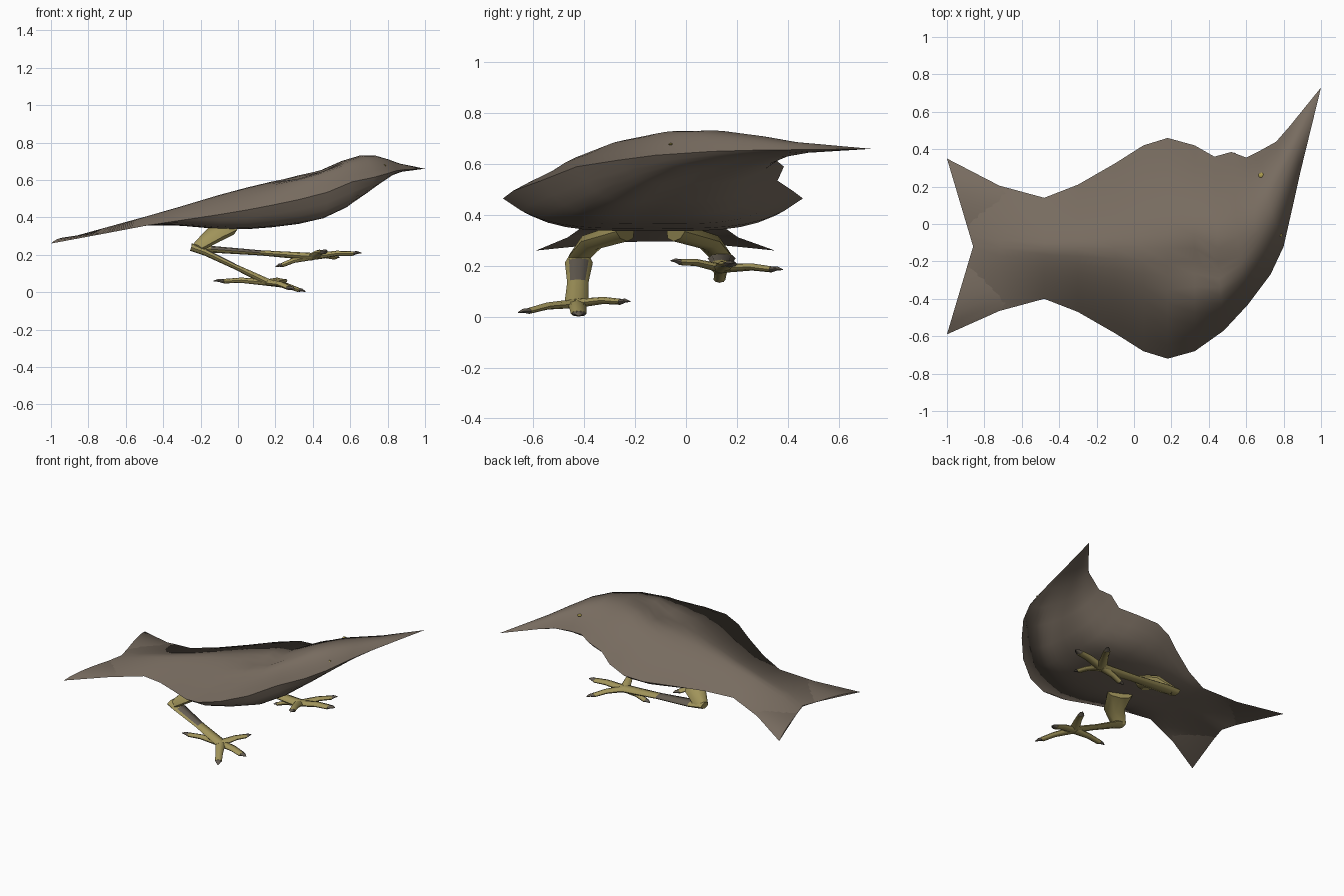
import bpy, bmesh, math
from mathutils import Vector
from mathutils.bvhtree import BVHTree

if "Cube" in bpy.data.objects:
    bpy.data.objects.remove(bpy.data.objects["Cube"])


def material(name, rgb):
    m = bpy.data.materials.new(name)
    m.diffuse_color = (*rgb, 1)
    m.use_nodes = True
    m.node_tree.nodes["Principled BSDF"].inputs["Base Color"].default_value = m.diffuse_color
    return m


PLUMAGE = material("brown plumage", (0.185, 0.148, 0.115))
LEG = material("yellow leg", (0.36, 0.30, 0.105))
CLAW = material("dark claw", (0.13, 0.11, 0.085))
EYE = material("yellow eye", (0.42, 0.34, 0.08))


def finish(bm, name, mat, angle=40, stretch=1.0):
    bmesh.ops.remove_doubles(bm, verts=bm.verts, dist=0.0005)
    bmesh.ops.recalc_face_normals(bm, faces=bm.faces)
    me = bpy.data.meshes.new(name)
    bm.to_mesh(me)
    bm.free()
    ob = bpy.data.objects.new(name, me)
    bpy.context.collection.objects.link(ob)
    me.materials.append(mat)
    bpy.ops.object.select_all(action='DESELECT')
    ob.select_set(True)
    bpy.context.view_layer.objects.active = ob
    bpy.ops.object.shade_smooth_by_angle(angle=math.radians(angle))
    # Rounder sideways shading for the flattened parts
    if stretch != 1:
        me.normals_split_custom_set([
            Vector((c.vector.x, c.vector.y * stretch, c.vector.z)).normalized()
            for c in me.corner_normals])
    return ob


def skin(bm, rings):
    """Bridge closed rings of equal length."""
    loops = [[bm.verts.new(p) for p in r] for r in rings]
    n = len(loops[0])
    for a, b in zip(loops, loops[1:]):
        for i in range(n):
            j = (i + 1) % n
            bm.faces.new((a[i], a[j], b[j], b[i]))
    return loops


HALF = 8  # body panels on each side of the ridge
AXIS = -.13


def body_ring(left, mid, right, zs, zt, zb):
    """Closed section from edge to edge with a rounded top and flat belly."""
    round_left = min(2, 1.1 + .5 * (mid[0] + 1))
    round_right = round_left + .8 * math.exp(-((mid[0] - .5) / .3) ** 2)
    ts = [i / HALF for i in range(-HALF, HALF + 1)]
    ring = []
    for top, seq in ((True, ts), (False, ts[-2:0:-1])):
        for t in seq:
            edge, p, a = (right, round_right, t) if t > 0 else (left, round_left, -t)
            x = mid[0] + a * (edge[0] - mid[0])
            y = mid[1] + a * (edge[1] - mid[1])
            z = zs + ((zt - zs) * (1 - a ** p) if top else (zb - zs) * (1 - a ** 4))
            if top:  # hollow between the back and the turned head
                z -= .03 * math.exp(-((x - .39) ** 2 + (y + .23) ** 2) / .016)
            ring.append((x, y, z))
    return ring


# Forked tail end, then straight sections: x, half width, edge / top / bottom height
rings = [body_ring((-1, .35), (-.86, -.12), (-1, -.59), .26, .302, .295)]
for x, w, zs, zt, zb in [
        (-.72, .335, .312, .342, .325),
        (-.48, .27, .358, .408, .357),
        (-.30, .34, .385, .46, .355),
        (-.10, .455, .415, .52, .337),
        (.05, .55, .44, .56, .337),
        (.18, .59, .465, .592, .347),
        (.325, .55, .495, .632, .365)]:
    rings.append(body_ring((x, AXIS + w), (x, AXIS), (x, AXIS - w), zs, zt, zb))
# Sections of the head, which turns to the left: edges, ridge and heights
for sec in [
        ((.43, .36), (.45, -.20), (.48, -.57), .535, .668, .395),
        ((.52, .385), (.56, -.14), (.61, -.43), .59, .705, .45),
        ((.60, .355), (.65, -.02), (.73, -.27), .615, .73, .525),
        ((.67, .39), (.72, .11), (.80, -.12), .635, .732, .58),
        ((.76, .44), (.79, .27), (.85, .10), .65, .712, .622),
        ((.83, .52), (.86, .41), (.89, .28), .655, .688, .643)]:
    rings.append(body_ring(*sec))
rings.append([(1, .73, .66)] * (4 * HALF))  # beak tip

bm = bmesh.new()
loops = skin(bm, rings)
# Close the forked tail edge with narrow strips
tail = loops[0]
n = len(tail)
for i in range(2 * HALF):
    quad = [tail[i], tail[i + 1], tail[(n - i - 1) % n], tail[(n - i) % n]]
    quad = list(dict.fromkeys(quad))
    if len(quad) > 2:
        bm.faces.new(quad)
bmesh.ops.remove_doubles(bm, verts=bm.verts, dist=0.0005)
surface = BVHTree.FromBMesh(bm)
finish(bm, "body", PLUMAGE, 35, 3.0)

# Eyes sit on the surface of the head
for side, x, y, r in (("left", .68, .26, .015), ("right", .785, -.06, .008)):
    hit = surface.ray_cast(Vector((x, y, 2)), Vector((0, 0, -1)))[0]
    bm = bmesh.new()
    bmesh.ops.create_uvsphere(bm, u_segments=10, v_segments=6, radius=r)
    for v in bm.verts:
        v.co = Vector((v.co.x, v.co.y, v.co.z * .5)) + hit
    finish(bm, side + "_eye", EYE)


def limb(name, stations, mat):
    """Tapered tube through (point, half width, half thickness) stations."""
    bm = bmesh.new()
    rings = []
    for i, (p, w, h) in enumerate(stations):
        a = Vector(stations[max(i - 1, 0)][0])
        b = Vector(stations[min(i + 1, len(stations) - 1)][0])
        d = (b - a).normalized()
        side = d.cross(Vector((0, 0, 1))).normalized()
        up = side.cross(d)
        angles = [k * math.tau / 8 for k in range(8)]
        rings.append([Vector(p) + side * w * math.cos(k) + up * h * math.sin(k) for k in angles])
    loops = skin(bm, rings)
    bm.faces.new(loops[0])
    bm.faces.new(loops[-1])
    return finish(bm, name, mat, 50, 2.0)


def leg(side, out, ankle, toes):
    # Thigh spreading into the belly, then the long shank
    hip, bend, knee = [Vector((x, -.14 + out * w, z)) for x, w, z in
                       ((-.08, .10, .335), (-.14, .23, .295), (-.22, .28, .235))]
    ankle = Vector(ankle)
    limb(side + "_thigh", [(hip, .085, .04), (bend, .07, .035), (knee, .05, .025)], LEG)
    shank = limb(side + "_shank", [(knee - Vector((.03, 0, -.005)), .04, .02),
                                   (knee.lerp(ankle, .12), .055, .018),
                                   (knee.lerp(ankle, .55), .042, .014),
                                   (ankle, .048, .02)], LEG)
    # Dark patch along the top of the upper shank
    shank.data.materials.append(CLAW)
    for f in shank.data.polygons:
        along = (f.center - knee).dot(ankle - knee) / (ankle - knee).length_squared
        if f.normal.z > .75 and .12 < along < .5:
            f.material_index = 1
    # Toes with a raised knuckle, each ending in a dark claw
    for i, tip in enumerate(toes):
        tip = Vector(tip)
        wide = 1.35 if i == 0 else 1
        joint = ankle.lerp(tip, .5) + Vector((0, 0, .008))
        end = ankle.lerp(tip, .82)
        limb(f"{side}_toe_{i + 1}", [(ankle, .036, .018), (joint, .025 * wide, .014),
                                     (end, .023 * wide, .012)], LEG)
        limb(f"{side}_claw_{i + 1}", [(end, .021 * wide, .011),
                                      (end.lerp(tip, .5) + Vector((0, 0, .004)), .015 * wide, .008),
                                      (tip, .003, .002)], CLAW)


leg("right", -1, (.16, -.43, .052),
    [(.36, -.42, .003), (.30, -.66, .016), (.26, -.22, .06), (-.13, -.46, .06)])
leg("left", 1, (.40, .14, .19),
    [(.66, .18, .21), (.54, .38, .185), (.47, -.06, .22), (.20, .13, .135)])
